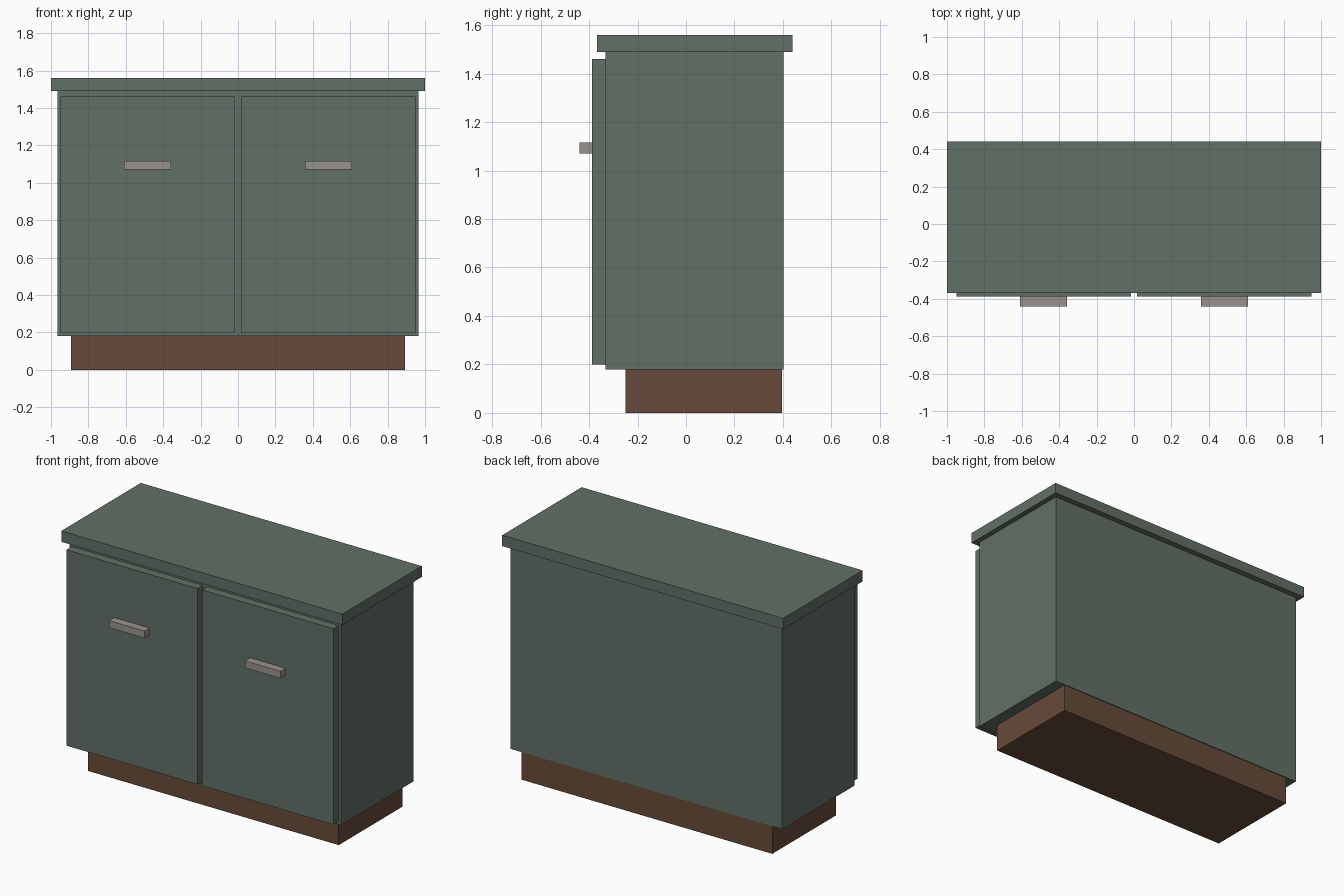
import bpy

cube = bpy.data.objects.get("Cube")
if cube:
    bpy.data.objects.remove(cube, do_unlink=True)


def material(name, rgb):
    mat = bpy.data.materials.new(name)
    mat.use_nodes = True
    colour = (*rgb, 1.0)
    mat.diffuse_color = colour
    mat.node_tree.nodes["Principled BSDF"].inputs["Base Color"].default_value = colour
    return mat


def box(name, x, y, z, mat):
    """Box spanning the given (low, high) range on each axis."""
    bpy.ops.mesh.primitive_cube_add(size=1, location=[(a + b) / 2 for a, b in (x, y, z)])
    obj = bpy.context.object
    obj.name = obj.data.name = name
    obj.scale = [b - a for a, b in (x, y, z)]
    bpy.ops.object.transform_apply(location=False, rotation=False, scale=True)
    obj.data.materials.append(mat)
    return obj


green = material("sage green paint", (0.122, 0.160, 0.132))
brown = material("brown wood", (0.136, 0.070, 0.043))
grey = material("warm grey metal", (0.318, 0.290, 0.268))

# Carcass, worktop and recessed base
box("plinth", (-0.892, 0.892), (-0.25, 0.397), (0, 0.18), brown)
box("cabinet_body", (-0.966, 0.966), (-0.333, 0.402), (0.18, 1.49), green)
box("countertop", (-1, 1), (-0.368, 0.44), (1.49, 1.56), green)

# Matching doors and handles on both sides
for side, sign in (("left", 1), ("right", -1)):
    def span(inner, outer):
        return sorted((sign * inner, sign * outer))
    box(side + "_door", span(0.017, 0.95), (-0.388, -0.333), (0.2, 1.46), green)
    box(side + "_handle", span(0.357, 0.61), (-0.44, -0.388), (1.07, 1.115), grey)
